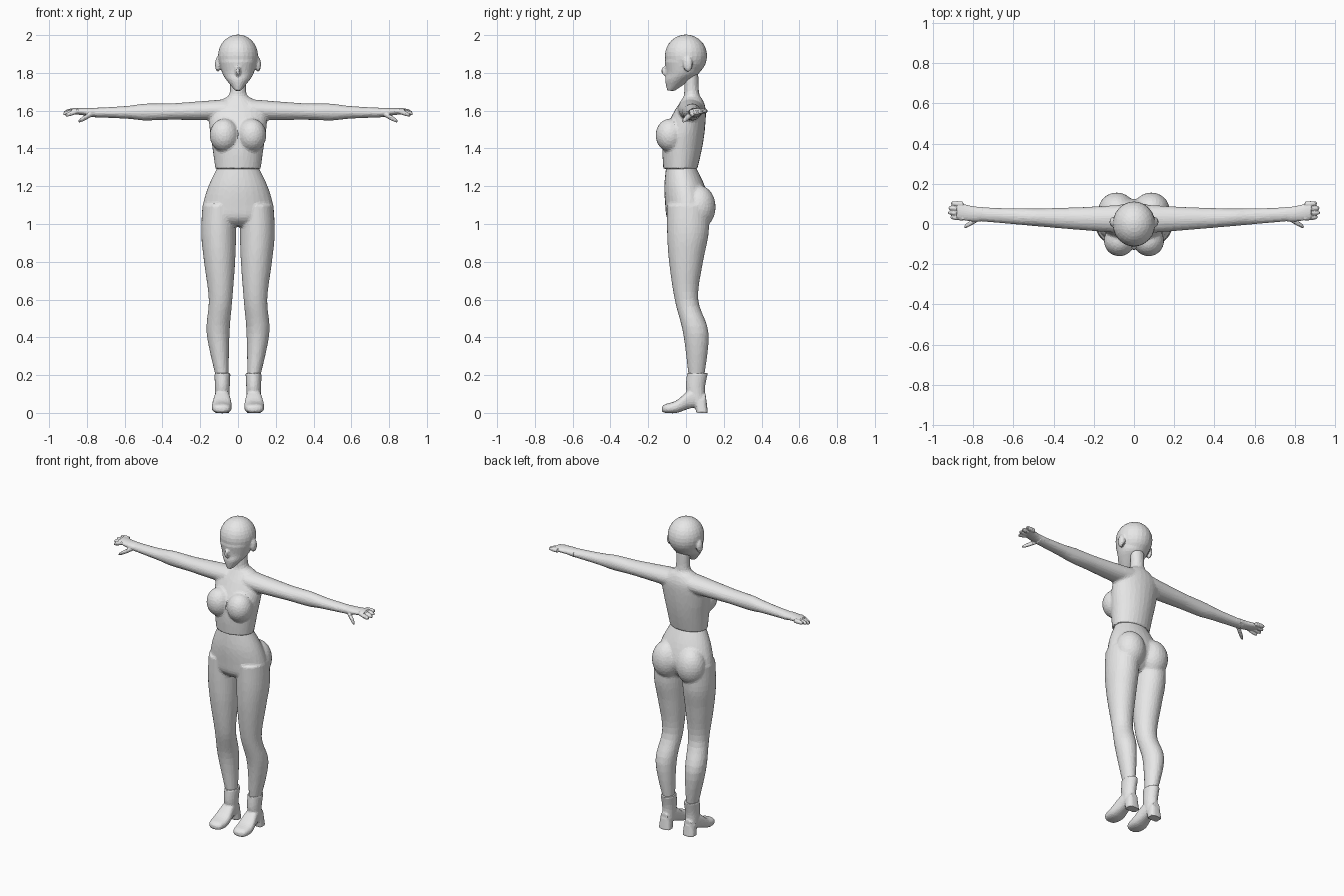
import bpy, bmesh, math
from mathutils import Vector, Matrix

cube = bpy.data.objects.get("Cube")
if cube:
    bpy.data.objects.remove(cube, do_unlink=True)

GREY = (0.8, 0.8, 0.8, 1)
mat = bpy.data.materials.new("plain grey")
mat.use_nodes = True
mat.diffuse_color = GREY
mat.node_tree.nodes["Principled BSDF"].inputs["Base Color"].default_value = GREY


def level(z, half, front, back):
    """A section across the body, equal on both sides."""
    return z, -half, half, front, back


def side_level(z, inner, outer, front, back):
    """A section across one leg."""
    return z, inner, outer, front, back


def slice_at(y, inner, outer, bottom, top):
    """A section across one foot, seen from the front."""
    return y, inner, outer, bottom, top


def around(x, y, z, depth, height):
    """A section across an arm, hand or finger, given by its centre and radii."""
    return x, y - depth, y + depth, z - height, z + height


def smooth_path(rows, steps=5):
    """Run a flowing curve through the sections."""
    rows = [Vector(r) for r in rows]
    out = []
    for i, (start, end) in enumerate(zip(rows, rows[1:])):
        leave = (end - rows[max(i - 1, 0)]) / 2
        arrive = (rows[min(i + 2, len(rows) - 1)] - start) / 2
        for k in range(steps):
            t = k / steps
            ease = t * t * (3 - 2 * t)
            out.append(start.lerp(end, ease) + leave * t * (1 - t) ** 2
                       - arrive * t * t * (1 - t))
    return out + [rows[-1]]


def loft(bm, axis, rows, power=1.0, sides=28, both=False):
    """Skin the sections along an axis, on one side or mirrored to both."""
    u, v = [i for i in range(3) if i != axis]
    for sign in ((1, -1) if both else (1,)):
        rings = []
        for at, u_low, u_high, v_low, v_high in smooth_path(rows):
            ring = []
            for k in range(sides):
                angle = math.tau * k / sides
                c, s = math.cos(angle), math.sin(angle)
                across = math.copysign(abs(c) ** power, c)
                along = math.copysign(abs(s) ** power, s)
                co = Vector()
                co[axis] = at
                co[u] = (u_low + u_high + (u_high - u_low) * across) / 2
                co[v] = (v_low + v_high + (v_high - v_low) * along) / 2
                co.x *= sign
                ring.append(bm.verts.new(co))
            rings.append(ring)
        for a, b in zip(rings, rings[1:]):
            for k in range(sides):
                n = (k + 1) % sides
                bm.faces.new((a[k], a[n], b[n], b[k]))
        bm.faces.new(rings[0])
        bm.faces.new(rings[-1])


def ball(bm, pos, size, both=False):
    for sign in ((1, -1) if both else (1,)):
        place = Matrix.Translation((pos[0] * sign, pos[1], pos[2]))
        bmesh.ops.create_uvsphere(bm, u_segments=24, v_segments=16, radius=1,
                                  matrix=place @ Matrix.Diagonal((*size, 1)))


def finger(bm, base, tip, radius):
    """A round bar that narrows to a blunt tip."""
    rows = []
    for t in (0, 0.5, 0.9, 1):
        r = radius * math.sqrt(1.1 - t ** 6)
        rows.append(around(*Vector(base).lerp(Vector(tip), t), r, r))
    loft(bm, 0, rows, sides=12, both=True)


def finish(bm, name, voxel, smooth=3):
    """Fuse the overlapping volumes into one lightly faceted skin."""
    bmesh.ops.recalc_face_normals(bm, faces=bm.faces)
    mesh = bpy.data.meshes.new(name)
    bm.to_mesh(mesh)
    bm.free()
    mesh.materials.append(mat)
    ob = bpy.data.objects.new(name, mesh)
    bpy.context.scene.collection.objects.link(ob)
    fuse = ob.modifiers.new("fuse", "REMESH")
    fuse.mode = "VOXEL"
    fuse.voxel_size = voxel
    soft = ob.modifiers.new("soften", "SMOOTH")
    soft.factor, soft.iterations = 0.5, smooth
    facet = ob.modifiers.new("facet", "DECIMATE")
    facet.ratio = 0.15


# Head: skull, tapering jaw, nose and ears
bm = bmesh.new()
ball(bm, (0, 0, 1.89), (.106, .112, .113))
loft(bm, 2, [level(z=1.705, half=.015, front=-.1, back=-.06),
             level(z=1.76, half=.06, front=-.11, back=.02),
             level(z=1.8, half=.084, front=-.104, back=.07),
             level(z=1.86, half=.1, front=-.113, back=.09)])
ball(bm, (0, -.11, 1.81), (.014, .022, .026))
ball(bm, (.107, .01, 1.845), (.015, .025, .04), both=True)
finish(bm, "head", .007)

# Torso, neck and bust
bm = bmesh.new()
loft(bm, 2, [level(z=1.29, half=.12, front=-.12, back=.06),
             level(z=1.4, half=.135, front=-.125, back=.085),
             level(z=1.5, half=.15, front=-.11, back=.1),
             level(z=1.6, half=.15, front=-.06, back=.105),
             level(z=1.655, half=.09, front=-.025, back=.09),
             level(z=1.69, half=.045, front=-.01, back=.07),
             level(z=1.8, half=.045, front=-.01, back=.065)])
ball(bm, (.073, -.084, 1.47), (.077, .077, .088), both=True)

# Arms: an even taper with a swelling below the elbow
arm = []
for step in range(11):
    t = step / 10
    slim = 1 - t
    swell = .008 * math.exp(-((t - .58) / .1) ** 2)
    arm.append(around(x=.06 + .73 * t, y=.025 + .025 * t * t, z=1.59 + .015 * slim ** 2,
                      depth=.035 + .036 * slim ** 1.5, height=.024 + .032 * slim + swell))
loft(bm, 0, arm, both=True)
finish(bm, "upper_body", .009)

# Hands: palm, four fingers in a fan and a lowered thumb
bm = bmesh.new()
loft(bm, 0, [around(x=.75, y=.05, z=1.59, depth=.036, height=.025),
             around(x=.8, y=.05, z=1.594, depth=.038, height=.021),
             around(x=.88, y=.066, z=1.598, depth=.042, height=.015)], both=True)
for i in range(4):
    y = .03 + .023 * i
    reach = .93 - .012 * abs(i - 1.4)
    finger(bm, (.85, y, 1.598), (reach, y + .004, 1.575 + .008 * i), .0125)
finger(bm, (.77, .03, 1.585), (.845, -.015, 1.543), .0135)
finish(bm, "hands", .004, smooth=2)

# Trousers: hips, seat and legs
bm = bmesh.new()
loft(bm, 2, [level(z=1.305, half=.107, front=-.105, back=.05),
             level(z=1.2, half=.157, front=-.115, back=.1),
             level(z=1.1, half=.186, front=-.11, back=.125),
             level(z=1.03, half=.18, front=-.1, back=.1),
             level(z=.99, half=.1, front=-.06, back=.06)])
ball(bm, (.086, .068, 1.09), (.092, .089, .115), both=True)
loft(bm, 2, [side_level(z=1.1, inner=.01, outer=.188, front=-.1, back=.12),
             side_level(z=.95, inner=.01, outer=.195, front=-.1, back=.12),
             side_level(z=.8, inner=.015, outer=.18, front=-.09, back=.09),
             side_level(z=.6, inner=.03, outer=.155, front=-.06, back=.065),
             side_level(z=.42, inner=.045, outer=.166, front=-.015, back=.12),
             side_level(z=.18, inner=.05, outer=.115, front=.015, back=.095)], both=True)
finish(bm, "trousers", .009)

# Boots: flared shaft, arched foot and block heel
bm = bmesh.new()
loft(bm, 2, [side_level(z=.05, inner=.048, outer=.12, front=.02, back=.105),
             side_level(z=.13, inner=.044, outer=.122, front=0, back=.1),
             side_level(z=.21, inner=.04, outer=.125, front=.005, back=.116)], both=True)
loft(bm, 1, [slice_at(y=-.128, inner=.07, outer=.1, bottom=.01, top=.03),
             slice_at(y=-.11, inner=.043, outer=.13, bottom=0, top=.046),
             slice_at(y=-.05, inner=.033, outer=.139, bottom=0, top=.066),
             slice_at(y=.03, inner=.044, outer=.124, bottom=.026, top=.125),
             slice_at(y=.105, inner=.058, outer=.112, bottom=.03, top=.1)],
     power=.8, both=True)
loft(bm, 2, [side_level(z=0, inner=.044, outer=.126, front=.055, back=.116),
             side_level(z=.07, inner=.05, outer=.12, front=.04, back=.108)],
     power=.7, both=True)
finish(bm, "boots", .006, smooth=2)
